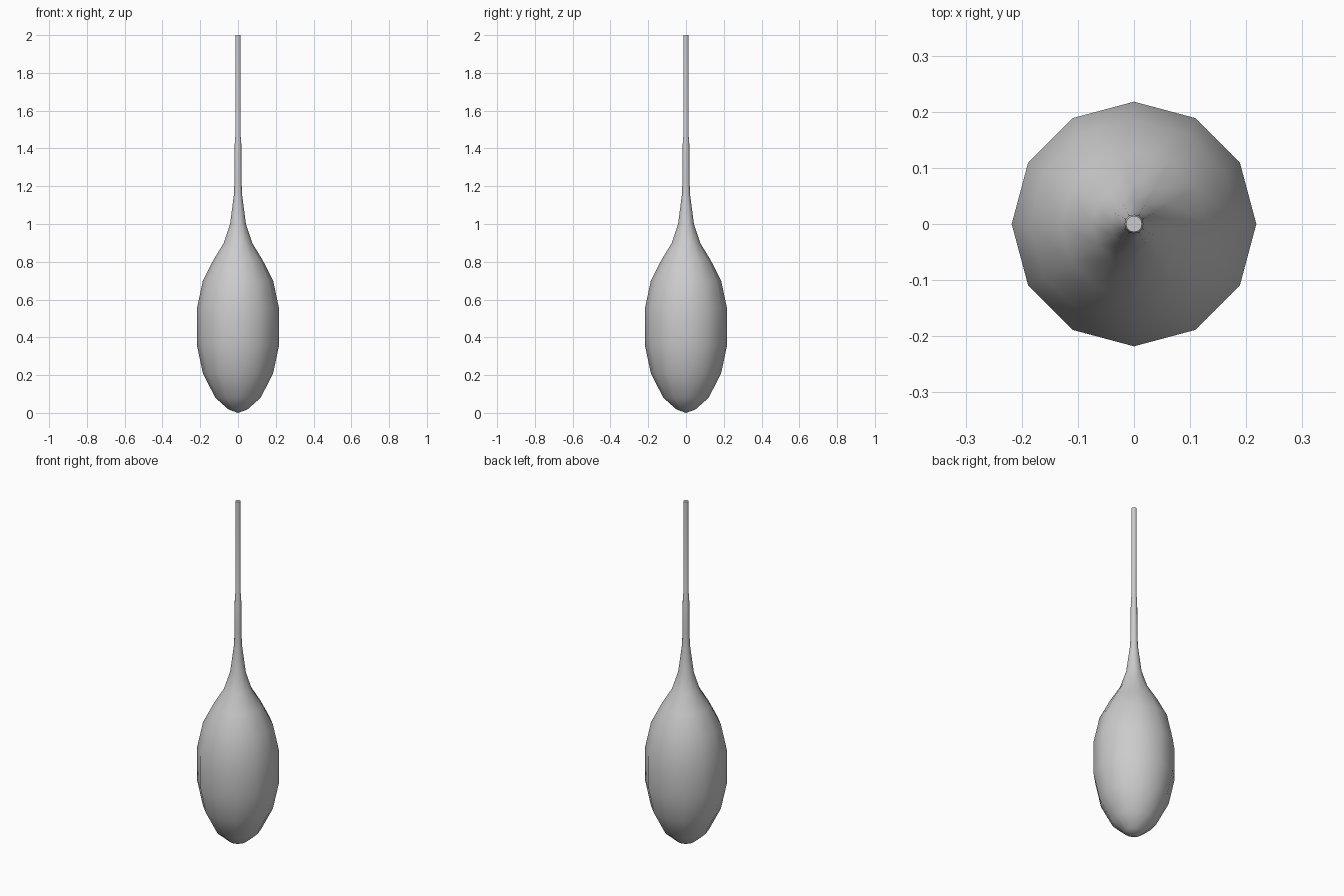
import bpy, bmesh, math

cube = bpy.data.objects.get("Cube")
if cube:
    bpy.data.objects.remove(cube, do_unlink=True)

SIDES = 12

grey = bpy.data.materials.new("plain grey")
grey.use_nodes = True
colour = (0.6, 0.6, 0.6, 1)
grey.diffuse_color = colour
grey.node_tree.nodes["Principled BSDF"].inputs["Base Color"].default_value = colour


def lathe(name, profile):
    """Spin (radius, height) points around z and close both ends."""
    bm = bmesh.new()
    rings = []
    for r, z in profile:
        angles = [math.tau * i / SIDES for i in range(SIDES)]
        rings.append([bm.verts.new((r * math.cos(a), r * math.sin(a), z)) for a in angles])
    for low, high in zip(rings, rings[1:]):
        for i in range(SIDES):
            j = (i + 1) % SIDES
            bm.faces.new((low[i], low[j], high[j], high[i]))
    # Pointed bottom and flat top
    tip = bm.verts.new((0, 0, 0))
    for i in range(SIDES):
        bm.faces.new((tip, rings[0][(i + 1) % SIDES], rings[0][i]))
    bm.faces.new(rings[-1])
    mesh = bpy.data.meshes.new(name)
    bm.to_mesh(mesh)
    bm.free()
    mesh.materials.append(grey)
    obj = bpy.data.objects.new(name, mesh)
    bpy.context.collection.objects.link(obj)
    return obj


# Rounded bulb tapering into a long thin stem
bulb = lathe("bulb_with_stem", [
    (0.05, 0.018), (0.12, 0.08), (0.186, 0.21), (0.218, 0.36),
    (0.218, 0.55), (0.186, 0.70), (0.13, 0.81), (0.075, 0.90),
    (0.042, 1.0), (0.021, 1.16), (0.019, 1.23), (0.017, 1.45),
    (0.0145, 1.46), (0.0145, 2.0)])

bpy.ops.object.select_all(action="DESELECT")
bulb.select_set(True)
bpy.context.view_layer.objects.active = bulb
bpy.ops.object.shade_smooth_by_angle(angle=math.radians(60))
